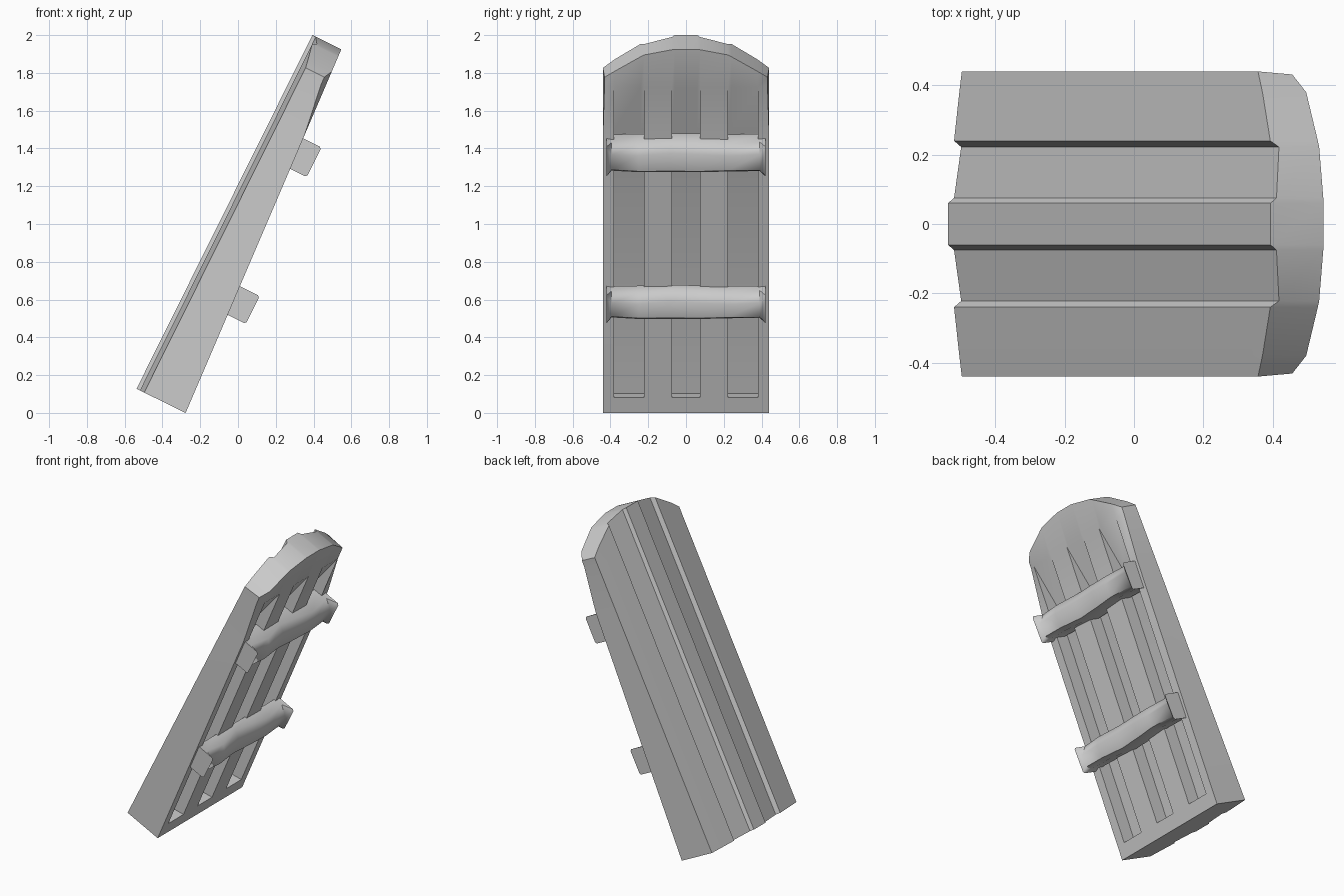
import bpy, bmesh
from math import radians
from mathutils import Vector

if "Cube" in bpy.data.objects:
    bpy.data.objects.remove(bpy.data.objects["Cube"])

grey = bpy.data.materials.new("plain grey")
grey.use_nodes = True
grey.diffuse_color = (0.6, 0.6, 0.6, 1)
grey.node_tree.nodes["Principled BSDF"].inputs["Base Color"].default_value = (0.6, 0.6, 0.6, 1)

ORIGIN = Vector((-0.537, 0, 0.128))
ALONG = Vector((0.445, 0, 0.895))
OUT = Vector((0.895, 0, -0.445))


def place(u, y, n):
    """Point on the leaning board: u along it, y across it, n out of its back."""
    return ORIGIN + ALONG * u + OUT * n + Vector((0, y, 0))


def finish(bm, name, angle):
    bmesh.ops.recalc_face_normals(bm, faces=bm.faces)
    mesh = bpy.data.meshes.new(name)
    bm.to_mesh(mesh)
    bm.free()
    obj = bpy.data.objects.new(name, mesh)
    bpy.context.scene.collection.objects.link(obj)
    mesh.materials.append(grey)
    bpy.ops.object.select_all(action='DESELECT')
    obj.select_set(True)
    bpy.context.view_layer.objects.active = obj
    bpy.ops.object.shade_smooth_by_angle(angle=radians(angle))
    return obj


# Half section of the board: y, height of the back planks, top of the arch
half = [(0.06, 0, 2.092), (0.075, 0.02, 2.09), (0.222, 0.043, 2.06),
        (0.24, 0.02, 2.05), (0.38, 0.037, 1.965), (0.44, 0.045, 1.92)]
columns = [(-y, n, t) for y, n, t in reversed(half)] + half
SLOT_START, SHOULDER, SLOT_END = 0.09, 1.59, 1.875
DEPTH = 0.09
slot_columns = {1, 2, 4, 5, 6, 8, 9}


def face_height(u):
    return 0.29 - 0.057 * u


def slot_depth(i):
    return DEPTH if i in (1, 2) else 0


# Board: a tapered wedge with an arched top and three recessed slots
bm = bmesh.new()
front, back, floor = [], [], []
for y, n, top in columns:
    rows = [0, SLOT_START, SHOULDER, SLOT_END, top]
    edge = abs(y) > 0.4
    front.append([bm.verts.new(place(u, y * (0.98 if edge and i > 2 else 1),
                                     face_height(u) - (0.025 if edge and i > 2 else 0)))
                  for i, u in enumerate(rows)])
    back.append([bm.verts.new(place(u, y, n)) for u in rows])
    floor.append([bm.verts.new(place(u - (0.02 if i == 1 else 0), y, face_height(u) - slot_depth(i)))
                  if slot_depth(i) and not edge else front[-1][i]
                  for i, u in enumerate(rows)])


def quad(a, b, c, d):
    corners = list(dict.fromkeys((a, b, c, d)))
    if len(corners) > 2:
        bm.faces.new(corners)


last = len(columns) - 1
for j in range(last):
    for i in range(4):
        quad(back[j][i], back[j + 1][i], back[j + 1][i + 1], back[j][i + 1])
        grid = floor if j in slot_columns and i in (1, 2) else front
        quad(grid[j][i], grid[j + 1][i], grid[j + 1][i + 1], grid[j][i + 1])
    for i in (0, 4):
        quad(back[j][i], back[j + 1][i], front[j + 1][i], front[j][i])
    if j in slot_columns:
        quad(front[j][1], front[j + 1][1], floor[j + 1][1], floor[j][1])

# Slot walls and board sides
for j in (1, 3, 4, 7, 8, 10):
    for i in (1, 2):
        quad(front[j][i], front[j][i + 1], floor[j][i + 1], floor[j][i])
for j in (0, last):
    for i in range(4):
        quad(back[j][i], back[j][i + 1], front[j][i + 1], front[j][i])
bmesh.ops.delete(bm, geom=[v for v in bm.verts if not v.link_faces], context='VERTS')
finish(bm, "board", 40)

# Worn crossbars: position across, sag of the face, pinch of the lower edge
stations = [(-0.42, 0, 0), (-0.395, 0.022, 0.012), (-0.25, 0.012, 0.008),
            (-0.08, 0.03, 0), (0.08, 0.02, 0.004), (0.22, 0.012, 0.012),
            (0.39, 0.025, 0.008), (0.42, 0, 0)]


def crossbar(name, low, high, base, outer):
    bm = bmesh.new()
    loops = []
    for y, sag, pinch in stations:
        lo, hi, n = low + pinch, high - pinch * 0.5, outer - sag
        section = [(lo, base), (lo, n - 0.03), (lo + 0.02, n), (hi - 0.05, n),
                   (hi, n - 0.025 - sag), (hi, base)]
        if sag == 0:
            section[1:5] = [(lo, n - 0.01), (lo + 0.01, n), (hi - 0.01, n), (hi, n - 0.01)]
        loops.append([bm.verts.new(place(u, y, h)) for u, h in section])
    for a, b in zip(loops, loops[1:]):
        for k in range(len(a)):
            m = (k + 1) % len(a)
            bm.faces.new((a[k], a[m], b[m], b[k]))
    bm.faces.new(loops[0])
    bm.faces.new(loops[-1])
    finish(bm, name, 55)


crossbar("lower_crossbar", 0.565, 0.73, 0.235, 0.365)
crossbar("upper_crossbar", 1.405, 1.58, 0.14, 0.308)
